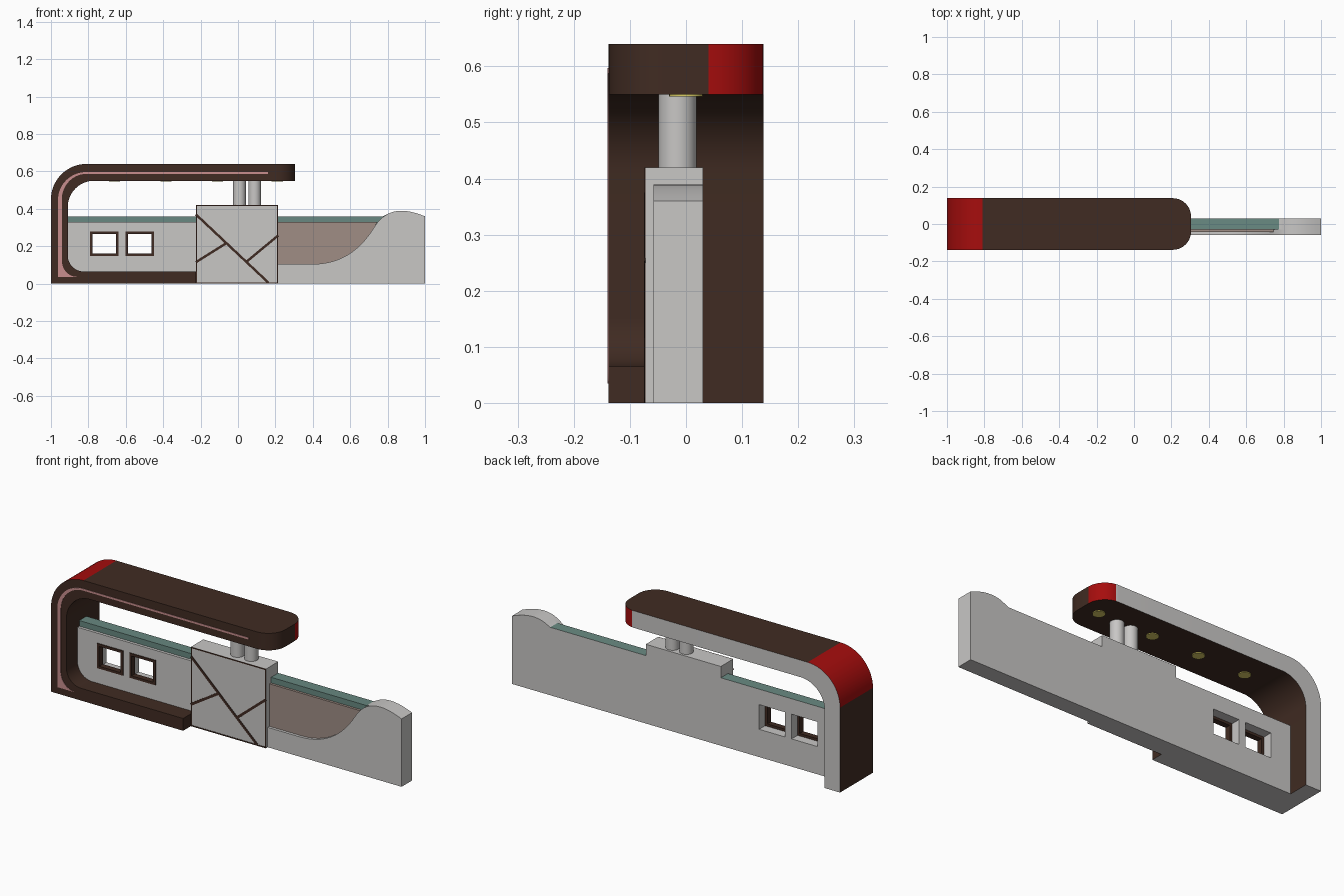
import bpy, bmesh, math
from mathutils import Vector
from mathutils.geometry import interpolate_bezier, tessellate_polygon

if "Cube" in bpy.data.objects:
    bpy.data.objects.remove(bpy.data.objects["Cube"])


def material(name, r, g, b):
    m = bpy.data.materials.new(name)
    m.use_nodes = True
    m.diffuse_color = (r, g, b, 1)
    m.node_tree.nodes["Principled BSDF"].inputs["Base Color"].default_value = (r, g, b, 1)
    return m


GRAY = material("light gray", .58, .57, .56)
BROWN = material("dark brown", .051, .024, .016)
RED = material("red", .38, .004, .004)
TEAL = material("teal glass", .14, .25, .22)
TAUPE = material("taupe", .35, .27, .235)
PINK = material("pink", .58, .27, .27)
YELLOW = material("lamp yellow", .7, .6, .13)


def finish(name, bm, mats, rule=None):
    """Turn a bmesh into an object; rule(normal, centre) picks the material index."""
    bmesh.ops.recalc_face_normals(bm, faces=bm.faces)
    bm.normal_update()
    for f in bm.faces:
        f.smooth = True
        if rule:
            f.material_index = rule(f.normal, f.calc_center_median())
    me = bpy.data.meshes.new(name)
    bm.to_mesh(me)
    bm.free()
    me.set_sharp_from_angle(angle=math.radians(30))
    for m in mats:
        me.materials.append(m)
    ob = bpy.data.objects.new(name, me)
    bpy.context.scene.collection.objects.link(ob)
    return ob


def prism_mesh(outline, y0, y1, holes=()):
    """Extrude an x-z outline, with optional holes, from y0 to y1."""
    bm = bmesh.new()
    loops = [list(outline)] + [list(h) for h in holes]
    caps = []
    for y in (y0, y1):
        caps.append([[bm.verts.new((p[0], y, p[1])) for p in lp] for lp in loops])
    for a, b in zip(*caps):
        for i in range(len(a)):
            j = (i + 1) % len(a)
            bm.faces.new((a[i], a[j], b[j], b[i]))
    tris = tessellate_polygon([[Vector((p[0], p[1], 0)) for p in lp] for lp in loops]) if holes else None
    for cap in caps:
        if holes:
            flat = sum(cap, [])
            for t in tris:
                bm.faces.new([flat[i] for i in t])
        else:
            bm.faces.new(cap[0])
    return bm


def prism(name, outline, y0, y1, mats, rule=None, holes=()):
    return finish(name, prism_mesh(outline, y0, y1, holes), mats, rule)


def rect(x0, x1, z0, z1):
    return [(x0, z0), (x1, z0), (x1, z1), (x0, z1)]


def arc(cx, cz, rx, rz, a0, a1, n=16):
    angles = [math.radians(a0 + (a1 - a0) * i / n) for i in range(n + 1)]
    return [(cx + rx * math.cos(a), cz + rz * math.sin(a)) for a in angles]


def bezier(*pts):
    p, h1, h2, q = [Vector((x, z, 0)) for x, z in pts]
    return [(v.x, v.y) for v in interpolate_bezier(p, h1, h2, q, 14)]


def bar(name, a, b, width, y0, y1, mat):
    a, b = Vector(a), Vector(b)
    d = (b - a).normalized() * width / 2
    n = Vector((-d.y, d.x))
    prism(name, [a - n, b - n, b + n, a + n], y0, y1, [mat])


def cylinder(name, x, y, z0, z1, r, mat):
    bm = bmesh.new()
    bmesh.ops.create_cone(bm, cap_ends=True, segments=32, radius1=r, radius2=r, depth=z1 - z0)
    bmesh.ops.translate(bm, verts=bm.verts, vec=(x, y, (z0 + z1) / 2))
    finish(name, bm, [mat])


SIDE = .138
BACK = .03

# Canopy: hooked band with a rounded free end
END = .305
outline = [(-1, 0)] + arc(-.81, .45, .19, .19, 180, 90) + [(END, .64), (END, .55)]
outline += arc(-.77, .41, .14, .14, 90, 180) + [(-.91, 0)]
bm = prism_mesh(outline, -SIDE, SIDE)
ends = [e for e in bm.edges if all(v.co.x > END - .01 for v in e.verts)
        and abs(e.verts[0].co.z - e.verts[1].co.z) > .05]
bmesh.ops.bevel(bm, geom=ends, offset=.098, segments=10, profile=.5, affect='EDGES')


def canopy_rule(n, c):
    if n.y > .99 or (n.z < -.9 and c.z < .01):
        return 1
    if n.x < -.02 and n.z > .02:
        return 2
    return 2 if n.x > .02 and n.y > .02 else 0


finish("canopy", bm, [BROWN, GRAY, RED], canopy_rule)

# Low plinth along the front, curving up into the canopy
prism("front_plinth", [(-.91, 0), (-.225, 0), (-.225, .065)] + arc(-.825, .15, .085, .085, 270, 180),
      -SIDE, -.045, [BROWN, GRAY], lambda n, c: int(n.z < -.9 and c.z < .01))

# Pink inlay on the canopy front
inlay = [(.16, .597)] + arc(-.81, .45, .152, .147, 90, 180) + [(-.962, .035), (-.865, .035)]
inlay += arc(-.862, .125, .08, .088, 268, 180) + arc(-.81, .45, .132, .137, 180, 90) + [(.16, .587)]
prism("canopy_inlay", inlay, -SIDE - .002, -SIDE, [PINK])

# Ceiling lamps
for i, x in enumerate((.21, -.11, -.385, -.66)):
    cylinder(f"ceiling_lamp_{i + 1}", x, 0, .546, .55, .03, YELLOW)

# Wall core with a rising hump at the right end
swoop = bezier((.4, .105), (.56, .105), (.66, .19), (.73, .305))
hump = bezier((.73, .305), (.79, .4), (.88, .41), (1, .36))
windows = [rect(x, x + .152, .147, .278) for x in (-.792, -.602)]
core = [(-.91, 0), (1, 0)] + hump[::-1]
core = [p for p in core if p[1] > .361 or p[0] == 1 or p[1] == 0] + [(.775, .36), (-.91, .36)]
prism("wall_core", core, -.03, BACK, [GRAY, TEAL],
      lambda n, c: int(n.y < -.9 or (n.z > .999 and c.z > .355 and c.x < .7)), windows)

# Front layers of the wall
prism("wall_left_panel", rect(-.91, -.22, 0, .33), -.045, -.03, [GRAY], holes=windows)
prism("wall_right_swoop", [(.21, 0), (1, 0)] + hump[::-1] + swoop[-2::-1] + [(.21, .105)],
      -.058, -.03, [GRAY])
prism("recessed_panel", [(.21, .1), (.4, .1)] + swoop + [(.745, .33), (.21, .33)],
      -.043, -.03, [TAUPE])

# Window frames
for i, w in enumerate(windows):
    (x0, z0), (x1, z1) = w[0], w[2]
    t = .013
    prism(f"window_frame_{i + 1}", w, -.05, -.02, [BROWN],
          holes=[rect(x0 + t, x1 - t, z0 + t, z1 - t)])

# Centre block with dark trim lines
L, R, TOP, FRONT = -.225, .215, .42, -.072
prism("centre_block", rect(L, R, 0, TOP), FRONT, BACK, [GRAY])
t = .006
prism("block_border", rect(L, R, 0, TOP), FRONT - .002, FRONT, [BROWN],
      holes=[rect(L + t, R - t, t, TOP - t)])
trims = [((L, .37), (.163, .005)), ((L, .115), (-.065, .215)), ((.045, .117), (R, .258))]
for i, (a, b) in enumerate(trims):
    bar(f"block_trim_{i + 1}", a, b, .013, FRONT - .003, FRONT, BROWN)

# Twin posts carrying the canopy
for i, x in enumerate((.008, .089)):
    cylinder(f"post_{i + 1}", x, -.015, TOP, .55, .034, GRAY)
